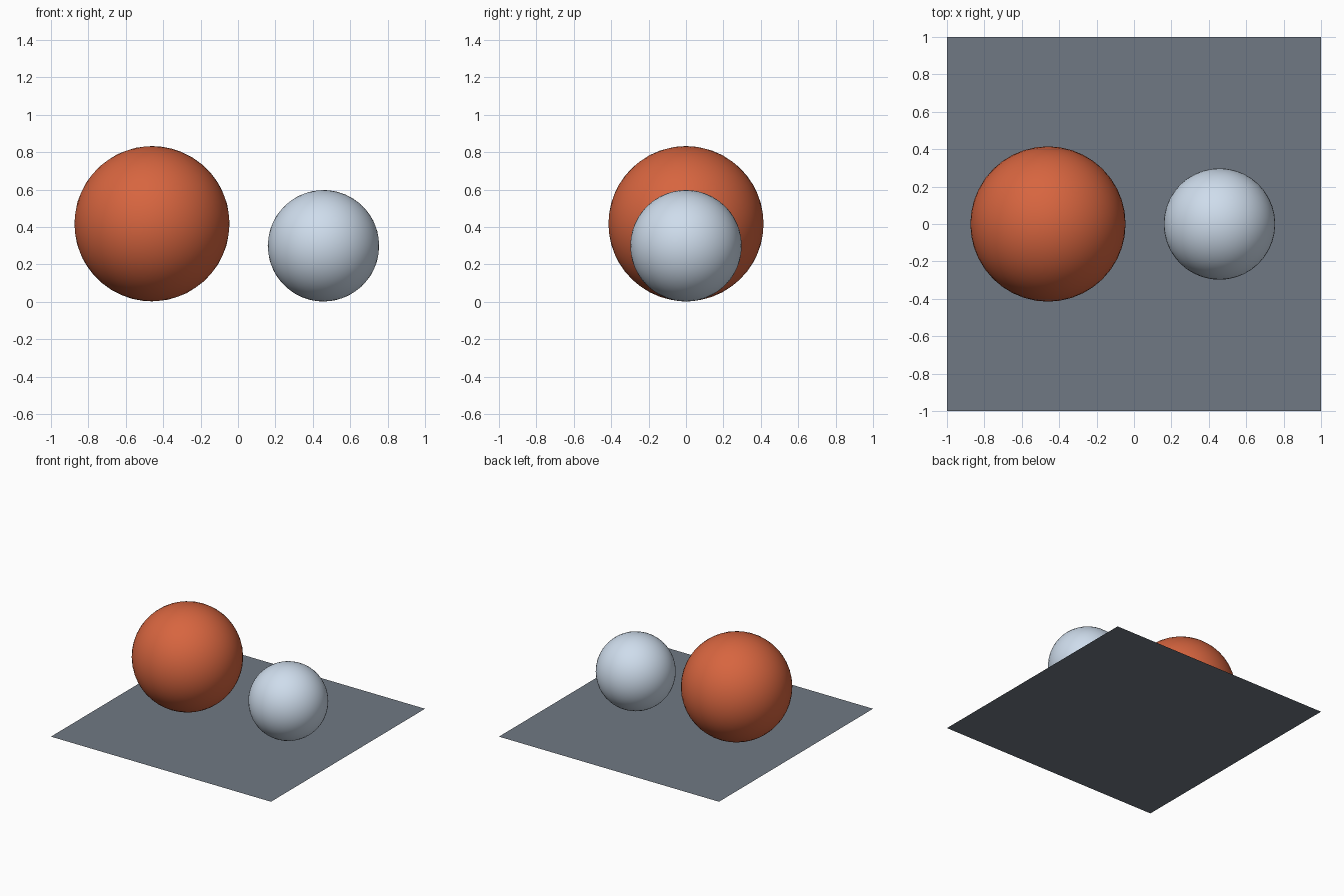
import bpy

if "Cube" in bpy.data.objects:
    bpy.data.objects.remove(bpy.data.objects["Cube"])


def paint(obj, name, color):
    mat = bpy.data.materials.new(name)
    mat.diffuse_color = color
    mat.use_nodes = True
    mat.node_tree.nodes["Principled BSDF"].inputs["Base Color"].default_value = mat.diffuse_color
    obj.data.materials.append(mat)


def ball(name, x, z, radius, color):
    bpy.ops.mesh.primitive_ico_sphere_add(subdivisions=4, radius=radius, location=(x, 0, z))
    obj = bpy.context.object
    obj.name = name
    bpy.ops.object.shade_smooth()
    paint(obj, name + "_paint", color)


# Flat square base, single sheet
bpy.ops.mesh.primitive_plane_add(size=2, location=(0, 0, 0))
base = bpy.context.object
base.name = "base_sheet"
paint(base, "slate", (0.16, 0.19, 0.23, 1))

# Two balls resting on the base
ball("large_ball", -0.46, 0.418, 0.415, (0.68, 0.13, 0.05, 1))
ball("small_ball", 0.457, 0.30, 0.298, (0.62, 0.72, 0.84, 1))
